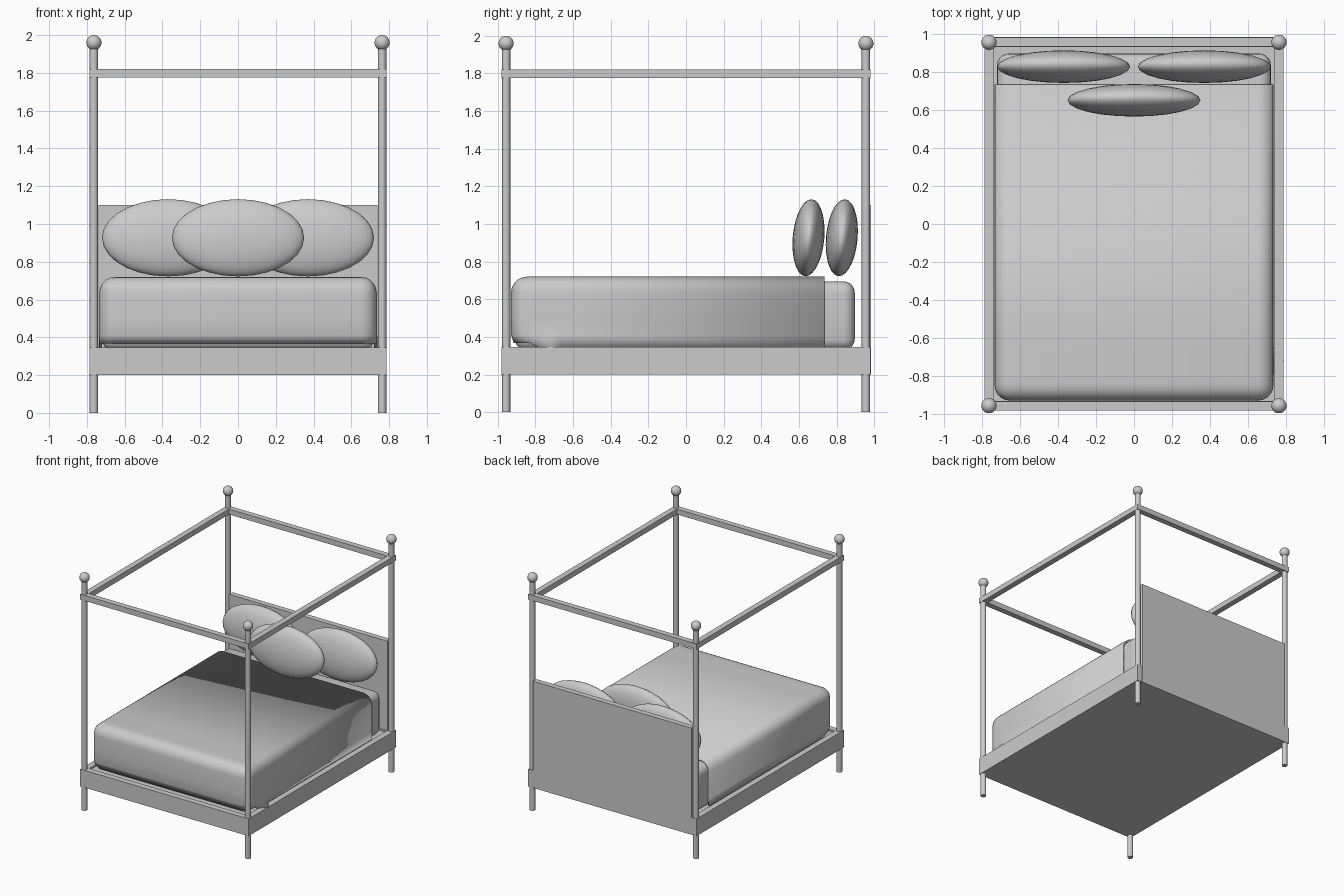
import bpy, bmesh, math
from mathutils import Vector

if "Cube" in bpy.data.objects:
    bpy.data.objects.remove(bpy.data.objects["Cube"])


def finish(name, bm, smooth=False):
    bmesh.ops.recalc_face_normals(bm, faces=bm.faces)
    me = bpy.data.meshes.new(name)
    bm.to_mesh(me)
    bm.free()
    ob = bpy.data.objects.new(name, me)
    bpy.context.collection.objects.link(ob)
    if smooth:
        bpy.context.view_layer.objects.active = ob
        ob.select_set(True)
        bpy.ops.object.shade_smooth_by_angle(angle=math.radians(40))
        ob.select_set(False)
    return ob


def box_mesh(lo, hi, radius=0.0, segments=5):
    lo, hi = Vector(lo), Vector(hi)
    bm = bmesh.new()
    bmesh.ops.create_cube(bm, size=1)
    for v in bm.verts:
        v.co = Vector(a * b for a, b in zip(v.co, hi - lo)) + (lo + hi) / 2
    if radius:
        bmesh.ops.bevel(bm, geom=bm.edges[:], offset=radius, segments=segments,
                        profile=0.5, affect='EDGES')
    return bm


def box(name, lo, hi, radius=0.0):
    return finish(name, box_mesh(lo, hi, radius), radius > 0)


def rail_frame(name, x, y, z0, z1, w):
    # Four rails joined into a rectangular ring
    box(name + "_foot", (-x, -y, z0), (x, -y + w, z1))
    box(name + "_head", (-x, y - w, z0), (x, y, z1))
    box(name + "_left", (-x, -y + w, z0), (-x + w, y - w, z1))
    box(name + "_right", (x - w, -y + w, z0), (x, y - w, z1))


# Corner posts with ball finials
for sx, side in ((-1, "left"), (1, "right")):
    for sy, end in ((-1, "foot"), (1, "head")):
        bpy.ops.mesh.primitive_cylinder_add(vertices=20, radius=0.022, depth=1.95,
                                            location=(sx * 0.763, sy * 0.956, 0.975))
        bpy.context.object.name = f"post_{end}_{side}"
        bpy.ops.object.shade_smooth_by_angle()
        bpy.ops.mesh.primitive_uv_sphere_add(segments=24, ring_count=14, radius=0.04,
                                             location=(sx * 0.763, sy * 0.956, 1.96))
        bpy.context.object.name = f"finial_{end}_{side}"
        bpy.ops.object.shade_smooth()
bpy.ops.object.select_all(action='DESELECT')

# Bed base, canopy and headboard
rail_frame("base_rail", 0.786, 0.981, 0.2, 0.345, 0.05)
box("platform", (-0.736, -0.931, 0.2), (0.736, 0.931, 0.33))
rail_frame("canopy_rail", 0.786, 0.981, 1.776, 1.821, 0.048)
box("headboard", (-0.738, 0.937, 0.2), (0.738, 0.983, 1.1))

# Mattress
box("mattress", (-0.72, -0.91, 0.33), (0.72, 0.897, 0.695), 0.06)

# Blanket: rounded shell open at the head and underneath
bm = box_mesh((-0.735, -0.93, 0.2), (0.735, 1.0, 0.72), 0.085)
for co, no in (((0, 0.735, 0), (0, 1, 0)), ((0, 0, 0.347), (0, 0, -1))):
    bmesh.ops.bisect_plane(bm, geom=bm.verts[:] + bm.edges[:] + bm.faces[:],
                           plane_co=co, plane_no=no, clear_outer=True)
for co, no in [((0, y, 0), (0, 1, 0)) for y in (-0.79, -0.72, -0.65)] + \
              [((0, 0, z), (0, 0, 1)) for z in (0.41, 0.5)]:
    bmesh.ops.bisect_plane(bm, geom=bm.verts[:] + bm.edges[:] + bm.faces[:],
                           plane_co=co, plane_no=no)
for v in bm.verts:
    # Hem tucks in at the foot and kicks out at one corner
    if v.co.z < 0.4 and v.co.y < -0.84:
        v.co.z += 0.02
        v.co.y += 0.015
    if v.co.z < 0.4 and v.co.x > 0.7 and abs(v.co.y + 0.72) < 0.02:
        v.co.x = 0.79
blanket = finish("blanket", bm, True)
shell = blanket.modifiers.new("thickness", 'SOLIDIFY')
shell.thickness = 0.015
shell.offset = -1

# Pillows leaning back towards the headboard
for name, x, y in (("pillow_left", -0.37, 0.828), ("pillow_right", 0.37, 0.828),
                   ("pillow_front", 0, 0.651)):
    bpy.ops.mesh.primitive_uv_sphere_add(segments=24, ring_count=14, radius=1,
                                         location=(x, y, 0.927),
                                         rotation=(math.radians(-5), 0, 0))
    ob = bpy.context.object
    ob.name = name
    ob.scale = (0.35, 0.084, 0.205)
    bpy.ops.object.shade_smooth()
